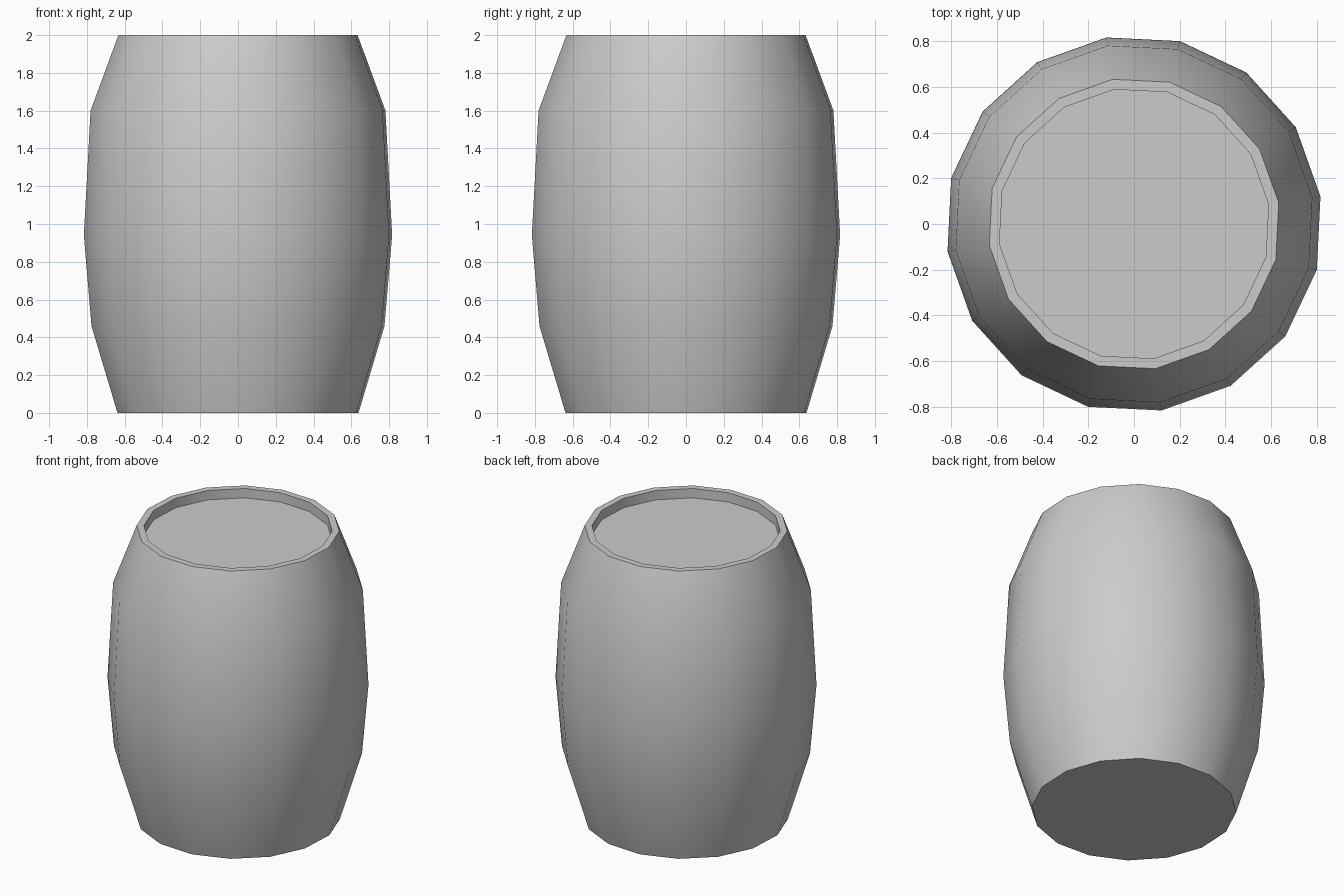
import bpy, bmesh, math

cube = bpy.data.objects.get("Cube")
if cube:
    bpy.data.objects.remove(cube)

SIDES = 16
TURN = math.radians(8.4)

grey = bpy.data.materials.new("plain grey")
grey.use_nodes = True
grey.diffuse_color = (0.6, 0.6, 0.6, 1)
grey.node_tree.nodes["Principled BSDF"].inputs["Base Color"].default_value = (0.6, 0.6, 0.6, 1)

# Profile as (radius, height): bulging staves, flat rim, recessed lid
profile = [(0.645, 0), (0.784, 0.46), (0.825, 0.94), (0.789, 1.6),
           (0.64, 2), (0.595, 2), (0.595, 1.935)]

bm = bmesh.new()
rings = []
for radius, height in profile:
    angles = [TURN + math.tau * i / SIDES for i in range(SIDES)]
    rings.append([bm.verts.new((radius * math.cos(a), radius * math.sin(a), height))
                  for a in angles])

# Walls between neighbouring rings
for low, high in zip(rings, rings[1:]):
    for i in range(SIDES):
        j = (i + 1) % SIDES
        bm.faces.new((low[i], low[j], high[j], high[i]))

# Base and recessed lid
bm.faces.new(rings[0][::-1])
bm.faces.new(rings[-1])

mesh = bpy.data.meshes.new("barrel")
bm.to_mesh(mesh)
bm.free()
mesh.materials.append(grey)
barrel = bpy.data.objects.new("barrel", mesh)
bpy.context.collection.objects.link(barrel)

# Smooth staves with crisp rim and base edges
bpy.ops.object.select_all(action="DESELECT")
barrel.select_set(True)
bpy.context.view_layer.objects.active = barrel
bpy.ops.object.shade_smooth_by_angle(angle=math.radians(35))
